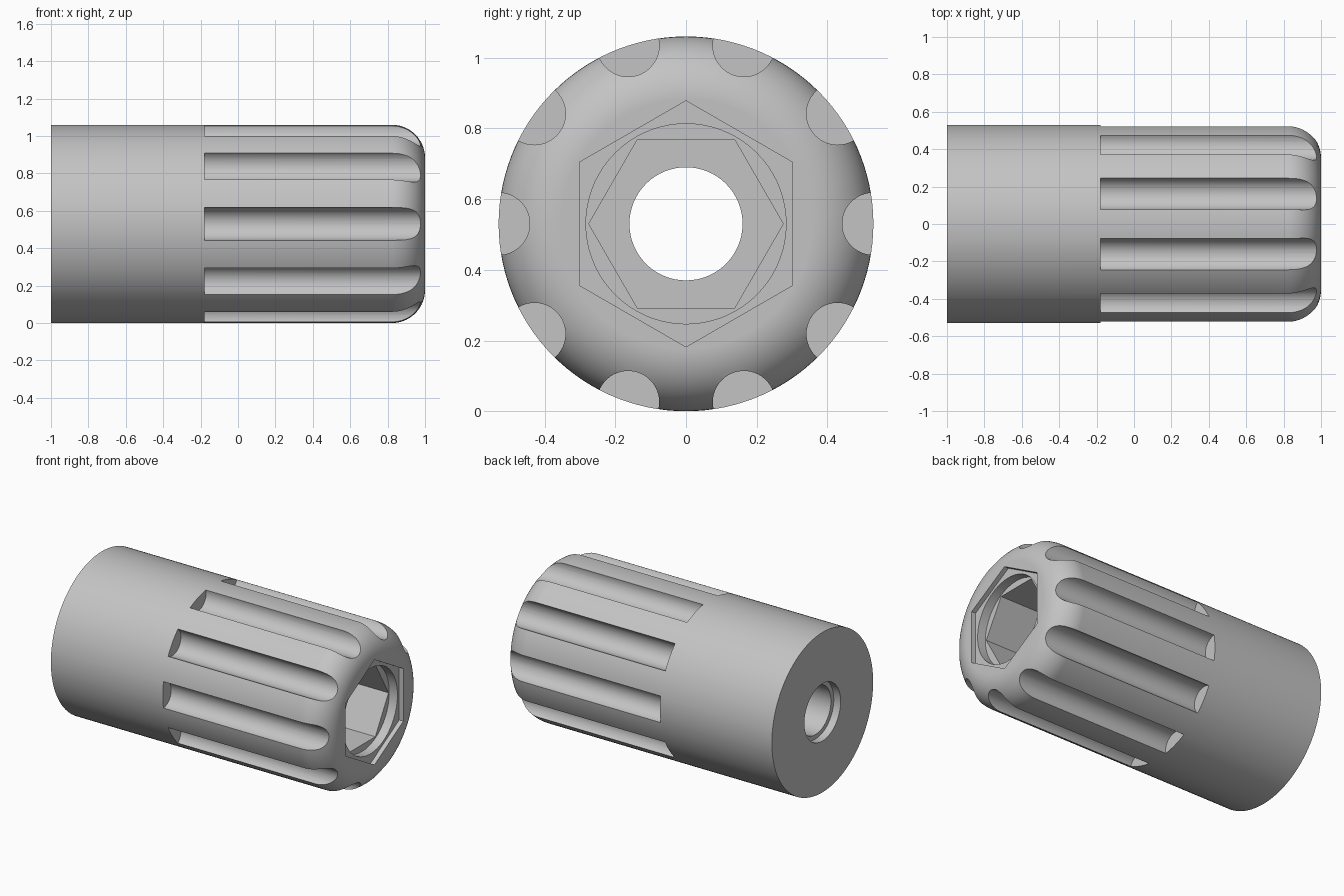
import bpy, bmesh, math
from mathutils import Matrix

if "Cube" in bpy.data.objects:
    bpy.data.objects.remove(bpy.data.objects["Cube"], do_unlink=True)

R = 0.53             # outer radius, also height of the axis
FILLET = 0.177       # rounded front rim
GROOVES = 10

grey = bpy.data.materials.new("light grey")
grey.use_nodes = True
grey.diffuse_color = (0.55, 0.55, 0.55, 1)
grey.node_tree.nodes["Principled BSDF"].inputs["Base Color"].default_value = (0.55, 0.55, 0.55, 1)


def add_cylinder(bm, x0, x1, radius, sides, turn=0.0, y=0.0, z=0.0):
    """Prism lying along x; turn is the angle of its first corner from +y."""
    place = (Matrix.Translation(((x0 + x1) / 2, y, R + z))
             @ Matrix.Rotation(turn, 4, 'X')
             @ Matrix.Rotation(math.pi / 2, 4, 'Z')
             @ Matrix.Rotation(math.pi / 2, 4, 'X'))
    # local z ends up along x, local x along y
    bmesh.ops.create_cone(bm, cap_ends=True, segments=sides, radius1=radius,
                          radius2=radius, depth=x1 - x0, matrix=place)


def finish(bm, name):
    bmesh.ops.recalc_face_normals(bm, faces=bm.faces)
    mesh = bpy.data.meshes.new(name)
    bm.to_mesh(mesh)
    bm.free()
    mesh.materials.append(grey)
    ob = bpy.data.objects.new(name, mesh)
    bpy.context.collection.objects.link(ob)
    return ob


def activate(ob):
    bpy.ops.object.select_all(action='DESELECT')
    bpy.context.view_layer.objects.active = ob
    ob.select_set(True)


def cut(body, bm, name):
    cutter = finish(bm, name)
    activate(body)
    mod = body.modifiers.new(name, 'BOOLEAN')
    mod.operation = 'DIFFERENCE'
    mod.solver = 'EXACT'
    mod.object = cutter
    bpy.ops.object.modifier_apply(modifier=mod.name)
    bpy.data.objects.remove(cutter, do_unlink=True)


# Body: cylinder with a rounded front rim
bm = bmesh.new()
add_cylinder(bm, -1, 1, R, 120)
rim = [e for e in bm.edges if all(v.co.x > 0.9 for v in e.verts)]
bmesh.ops.bevel(bm, geom=rim, offset=FILLET, segments=14, profile=0.5, affect='EDGES')
body = finish(bm, "socket_body")

# Grip grooves around the front half
bm = bmesh.new()
for i in range(GROOVES):
    a = math.tau * i / GROOVES
    add_cylinder(bm, -0.18, 1.1, 0.088, 48, a, R * math.cos(a), R * math.sin(a))
cut(body, bm, "grip_grooves")

# Bores and hexagon sockets: x range, radius, sides, corner angle
bores = {
    "through_hole": (-1.1, 1.1, 0.16, 64, 0),
    "back_counterbore": (-1.1, -0.95, 0.19, 64, 0),
    "deep_hex_socket": (0.2, 1.1, 0.275, 6, math.pi / 2),
    "round_step": (0.91, 1.1, 0.283, 72, 0),
    "shallow_hex_recess": (0.97, 1.1, 0.348, 6, 0),
}
for name, (x0, x1, radius, sides, turn) in bores.items():
    bm = bmesh.new()
    add_cylinder(bm, x0, x1, radius, sides, turn)
    cut(body, bm, name)

# Smooth curved surfaces, crisp edges, flat ends
activate(body)
bpy.ops.object.shade_smooth_by_angle(angle=math.radians(25))
weighted = body.modifiers.new("weighted_normals", 'WEIGHTED_NORMAL')
weighted.keep_sharp = True
